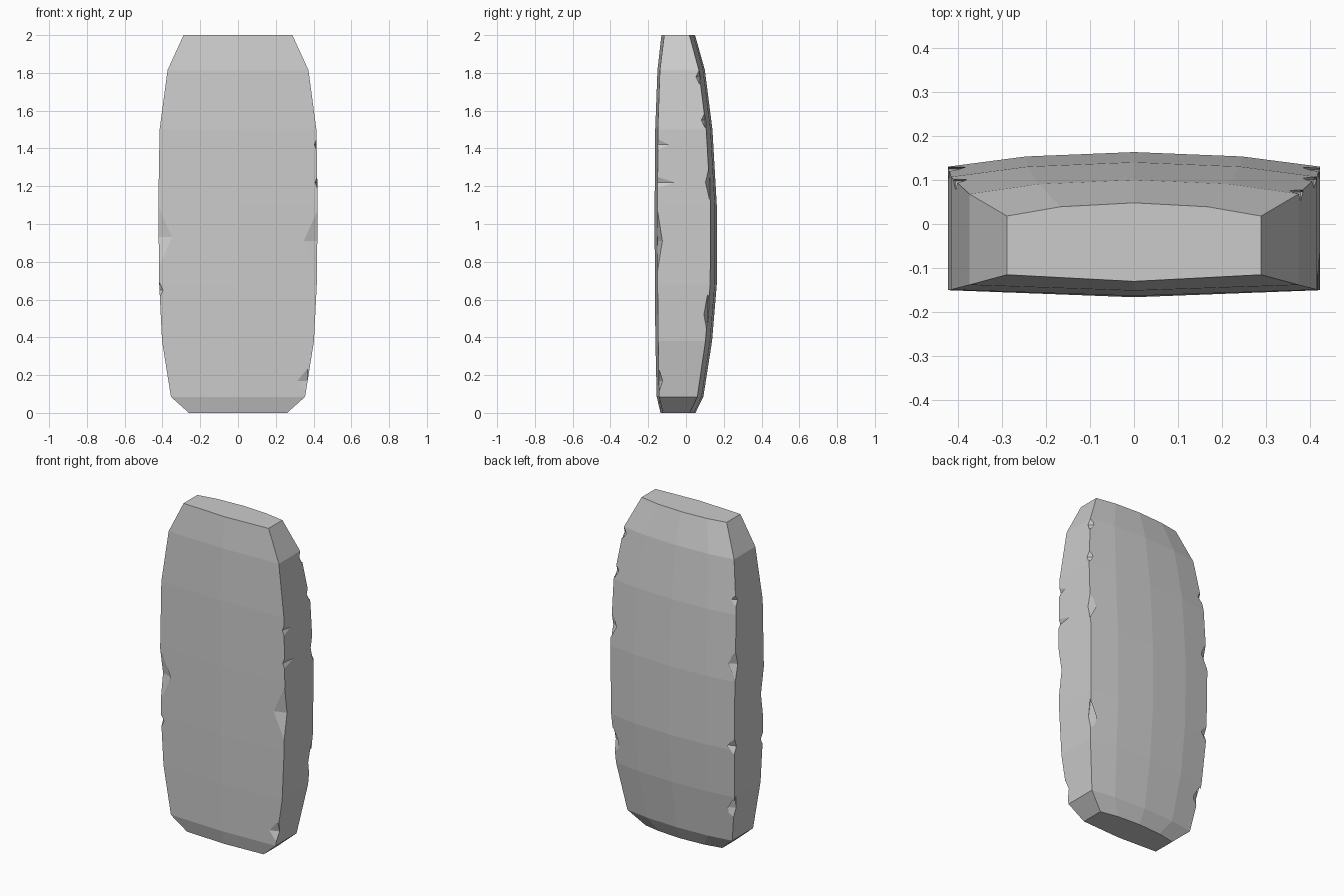
import bpy, bmesh
from mathutils import Matrix

if "Cube" in bpy.data.objects:
    bpy.data.objects.remove(bpy.data.objects["Cube"])

# z, half width, front centre y, front edge y, back edge y, back centre y
SECTIONS = [
    (0.00, 0.26, -0.135, -0.122, 0.02, 0.05),
    (0.085, 0.355, -0.155, -0.142, 0.06, 0.092),
    (0.38, 0.402, -0.162, -0.147, 0.103, 0.138),
    (0.68, 0.417, -0.165, -0.15, 0.128, 0.163),
    (1.10, 0.422, -0.166, -0.15, 0.13, 0.163),
    (1.50, 0.415, -0.163, -0.149, 0.107, 0.14),
    (1.815, 0.373, -0.151, -0.138, 0.068, 0.10),
    (2.00, 0.288, -0.13, -0.115, 0.018, 0.048),
]


def section_at(z):
    for a, b in zip(SECTIONS, SECTIONS[1:]):
        if a[0] <= z <= b[0]:
            t = (z - a[0]) / (b[0] - a[0])
            return [p + (q - p) * t for p, q in zip(a, b)]


def make_object(name, bm):
    bmesh.ops.recalc_face_normals(bm, faces=bm.faces)
    mesh = bpy.data.meshes.new(name)
    bm.to_mesh(mesh)
    bm.free()
    obj = bpy.data.objects.new(name, mesh)
    bpy.context.collection.objects.link(obj)
    return obj


# Lofted slab with a bowed back and a nearly flat front
bm = bmesh.new()
rings = []
for z, w, fc, fe, be, bc in SECTIONS:
    bs = be + (bc - be) * 0.7
    outline = [(0, fc), (w, fe), (w, be), (w * 0.58, bs), (0, bc),
               (-w * 0.58, bs), (-w, be), (-w, fe)]
    rings.append([bm.verts.new((x, y, z)) for x, y in outline])
for a, b in zip(rings, rings[1:]):
    for i in range(8):
        j = (i + 1) % 8
        bm.faces.new((a[i], a[j], b[j], b[i]))
bm.faces.new(rings[0])
bm.faces.new(rings[-1])
slab = make_object("stone_slab", bm)

# Chips along the long edges: side, front(3)/back(4), z, size x, y, z
CHIPS = [
    (1, 3, 0.91, 0.08, 0.025, 0.16), (-1, 3, 0.93, 0.08, 0.025, 0.16),
    (1, 3, 0.17, 0.06, 0.02, 0.07), (-1, 3, 0.65, 0.02, 0.02, 0.04),
    (1, 3, 1.42, 0.012, 0.06, 0.03), (1, 3, 1.22, 0.012, 0.09, 0.03),
    (1, 4, 1.78, 0.03, 0.02, 0.05), (1, 4, 1.55, 0.03, 0.02, 0.05),
    (1, 4, 1.22, 0.05, 0.02, 0.09), (1, 4, 0.52, 0.05, 0.02, 0.12),
    (-1, 4, 1.58, 0.03, 0.02, 0.04), (-1, 4, 1.20, 0.05, 0.025, 0.10),
    (-1, 4, 0.70, 0.06, 0.02, 0.05), (-1, 4, 0.30, 0.05, 0.02, 0.12),
]
bm = bmesh.new()
for side, edge, z, rx, ry, rz in CHIPS:
    s = section_at(z)
    m = Matrix.Translation((side * s[1], s[edge], z)) @ Matrix.Diagonal((rx, ry, rz, 1))
    pts = [(1, 0, 0), (0, 1, 0), (-1, 0, 0), (0, -1, 0), (0, 0, 1), (0, 0, -1)]
    v = [bm.verts.new(m @ Matrix.Translation(p).to_translation()) for p in pts]
    for i in range(4):
        j = (i + 1) % 4
        bm.faces.new((v[i], v[j], v[4]))
        bm.faces.new((v[j], v[i], v[5]))
cutter = make_object("chip_cutter", bm)
cutter.hide_render = True

# Carve the chips and clean up
mod = slab.modifiers.new("chips", 'BOOLEAN')
mod.operation = 'DIFFERENCE'
mod.solver = 'EXACT'
mod.object = cutter
bpy.context.view_layer.objects.active = slab
slab.select_set(True)
bpy.ops.object.modifier_apply(modifier=mod.name)
bpy.data.objects.remove(cutter)
